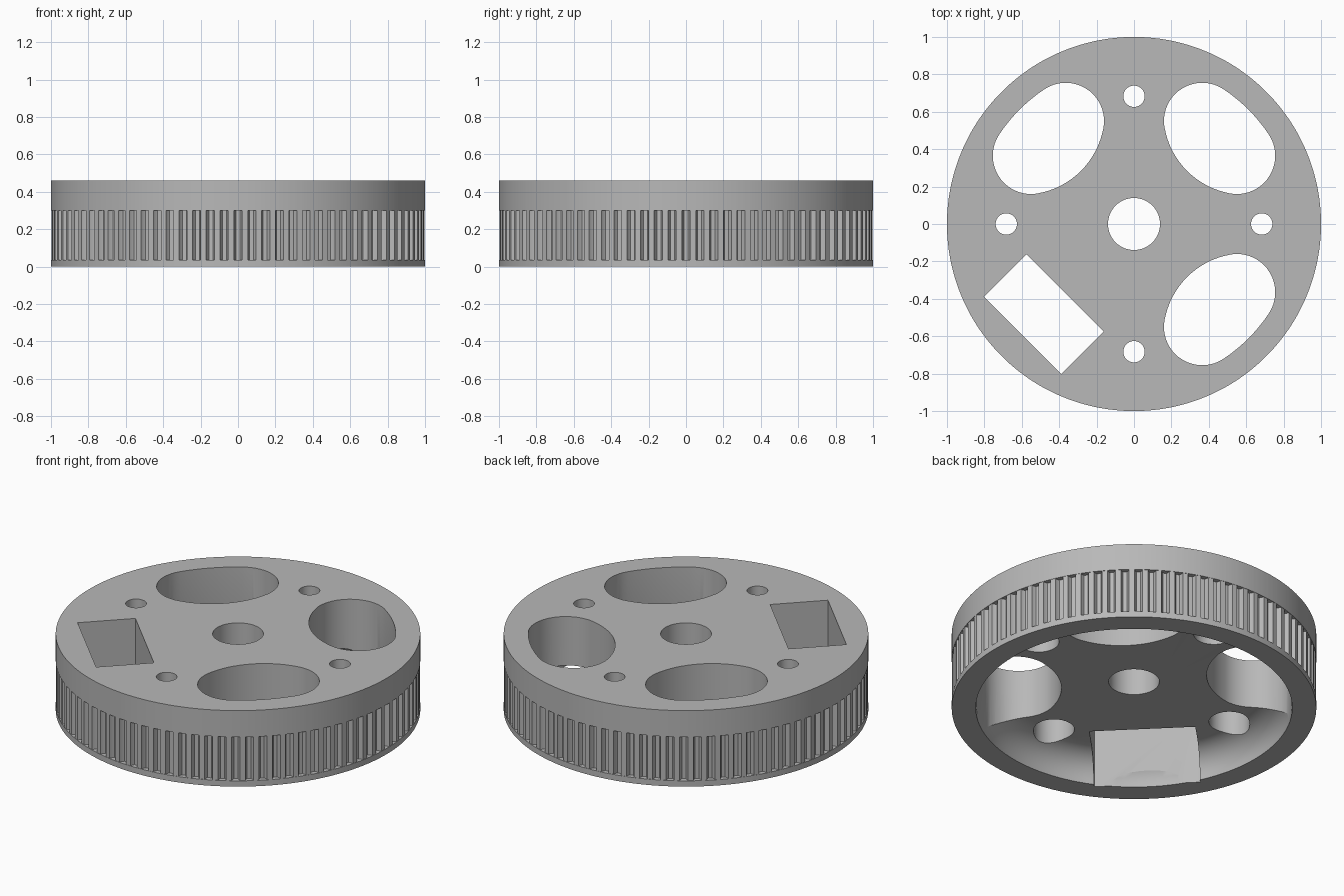
import bpy, bmesh, math
from math import sin, cos, pi, radians

cube = bpy.data.objects.get("Cube")
if cube:
    bpy.data.objects.remove(cube, do_unlink=True)

grey = bpy.data.materials.new("plain grey")
grey.use_nodes = True
colour = (0.48, 0.48, 0.48, 1)
grey.diffuse_color = colour
grey.node_tree.nodes["Principled BSDF"].inputs["Base Color"].default_value = colour

HEIGHT = 0.46
TEETH = 84


def loft(name, rings):
    """Closed solid through a stack of equal-length point rings."""
    bm = bmesh.new()
    loops = [[bm.verts.new(p) for p in ring] for ring in rings]
    for low, high in zip(loops, loops[1:]):
        for i in range(len(low)):
            j = (i + 1) % len(low)
            bm.faces.new((low[i], low[j], high[j], high[i]))
    bm.faces.new(loops[0][::-1])
    bm.faces.new(loops[-1])
    bmesh.ops.recalc_face_normals(bm, faces=bm.faces[:])
    mesh = bpy.data.meshes.new(name)
    bm.to_mesh(mesh)
    bm.free()
    mesh.materials.append(grey)
    obj = bpy.data.objects.new(name, mesh)
    bpy.context.collection.objects.link(obj)
    return obj


def circle(x, y, r, z, n=48):
    return [(x + r * cos(2 * pi * i / n), y + r * sin(2 * pi * i / n), z) for i in range(n)]


def prism(name, outline, low=-0.1, high=0.6):
    return loft(name, [[(x, y, z) for x, y in outline] for z in (low, high)])


def arc(x, y, r, start, end, n):
    angles = [radians(start + (end - start) * i / n) for i in range(n)]
    return [(x + r * cos(a), y + r * sin(a)) for a in angles]


# Toothed drum between two plain flanges
groove = [(-0.30, 0.998), (-0.25, 0.984), (-0.15, 0.972),
          (0.15, 0.972), (0.25, 0.984), (0.30, 0.998)]
polar = [(2 * pi * (t + f) / TEETH, r) for t in range(TEETH) for f, r in groove]


def drum_ring(z, toothed):
    return [((r if toothed else 1) * cos(a), (r if toothed else 1) * sin(a), z)
            for a, r in polar]


levels = [(0, False), (0.035, False), (0.035, True), (0.3, True), (0.3, False), (HEIGHT, False)]
pulley = loft("toothed_pulley", [drum_ring(z, t) for z, t in levels])

cutters = []

# Rounded dish in the underside
CEILING, RIM, FILLET = 0.165, 0.868, 0.165
dish = [circle(0, 0, RIM, -0.1, 128)]
for i in range(11):
    a = i / 10 * pi / 2
    dish.append(circle(0, 0, RIM - FILLET + FILLET * cos(a), CEILING * sin(a), 128))
cutters.append(loft("dish_cutter", dish))

# Shaft bore
cutters.append(loft("bore_cutter", [circle(0, 0, 0.139, z, 64) for z in (-0.1, 0.6)]))

# Four bolt holes, widened from below
for k in range(4):
    x, y = 0.683 * cos(k * pi / 2), 0.683 * sin(k * pi / 2)
    steps = [(0.112, -0.1), (0.112, 0.32), (0.057, 0.32), (0.057, 0.6)]
    cutters.append(loft("bolt_cutter", [circle(x, y, r, z) for r, z in steps]))

# Three rounded windows
window = (arc(0, 0, 0.865, 33.6, 56.4, 10) + arc(0.365, 0.55, 0.205, 56.4, 190, 24)
          + arc(0.59, 0.59, 0.433, 190, 260, 16) + arc(0.55, 0.365, 0.205, 260, 393.6, 24))
for turn in (0, 1, 3):
    c, s = round(cos(turn * pi / 2)), round(sin(turn * pi / 2))
    cutters.append(prism("window_cutter", [(c * x - s * y, s * x + c * y) for x, y in window]))

# One rectangular window
slot = [(0.52, -0.292), (0.842, -0.292), (0.842, 0.292), (0.52, 0.292)]
c, s = cos(radians(225)), sin(radians(225))
cutters.append(prism("slot_cutter", [(c * x - s * y, s * x + c * y) for x, y in slot]))

# Cut the openings and smooth the curved walls
bpy.ops.object.select_all(action='DESELECT')
bpy.context.view_layer.objects.active = pulley
pulley.select_set(True)
for cutter in cutters:
    cutter.hide_render = True
    mod = pulley.modifiers.new("cut", 'BOOLEAN')
    mod.operation = 'DIFFERENCE'
    mod.solver = 'EXACT'
    mod.object = cutter
    bpy.ops.object.modifier_apply(modifier=mod.name)
for cutter in cutters:
    bpy.data.objects.remove(cutter, do_unlink=True)
bpy.ops.object.shade_smooth_by_angle(angle=radians(25))
